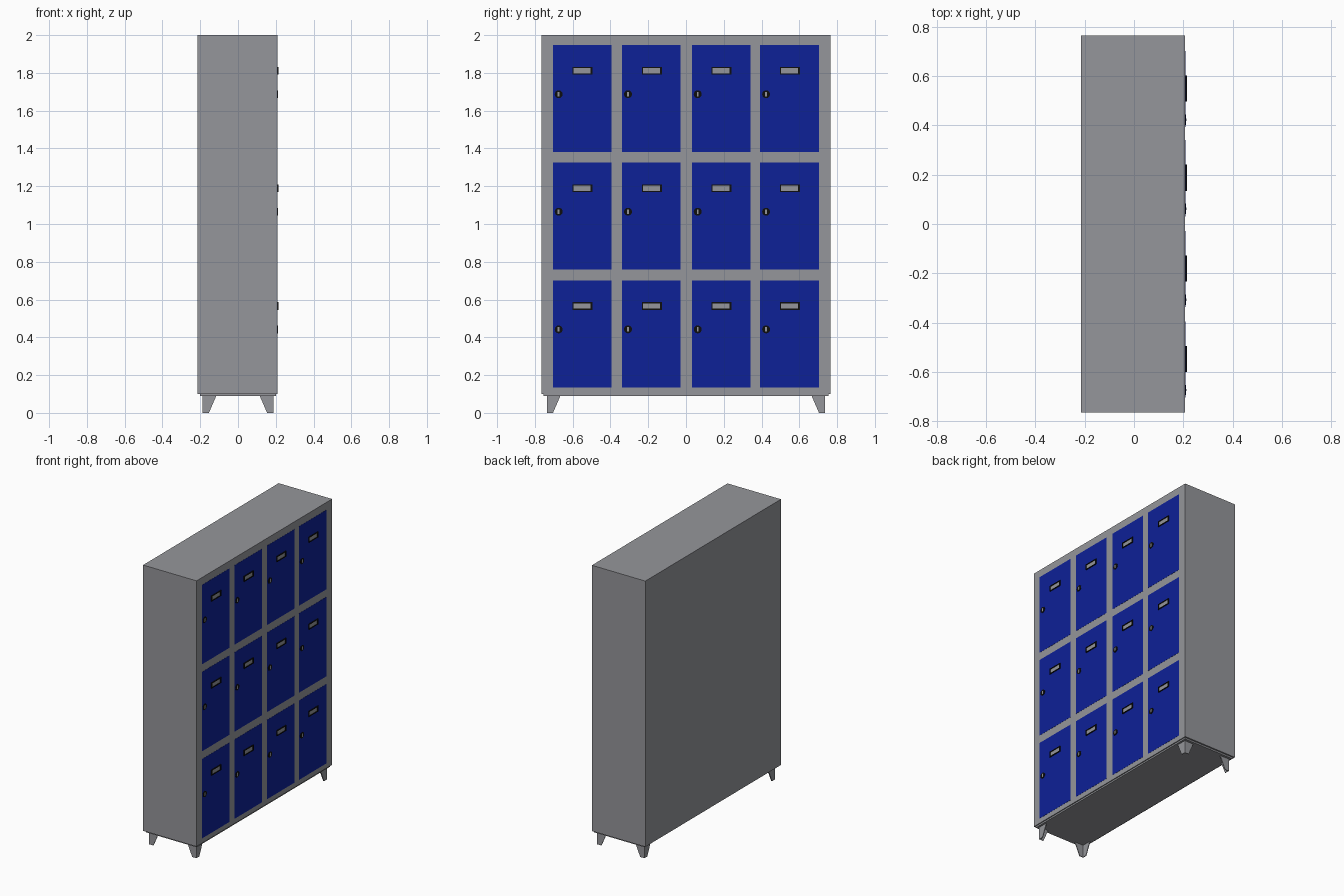
import bpy, bmesh, math
from mathutils import Vector, Matrix

if "Cube" in bpy.data.objects:
    bpy.data.objects.remove(bpy.data.objects["Cube"])


def material(name, rgb):
    m = bpy.data.materials.new(name)
    m.diffuse_color = (*rgb, 1)
    m.use_nodes = True
    m.node_tree.nodes["Principled BSDF"].inputs["Base Color"].default_value = m.diffuse_color
    return m


GREY = material("grey_steel", (0.30, 0.305, 0.325))
BLUE = material("blue_door", (0.004, 0.015, 0.31))
BLACK = material("black_plastic", (0.004, 0.004, 0.004))


def make_mesh(name, bm, *mats):
    bmesh.ops.recalc_face_normals(bm, faces=bm.faces)
    me = bpy.data.meshes.new(name)
    bm.to_mesh(me)
    bm.free()
    for m in mats:
        me.materials.append(m)
    return me


def place(name, me, loc=(0, 0, 0)):
    ob = bpy.data.objects.new(name, me)
    ob.location = loc
    bpy.context.collection.objects.link(ob)
    return ob


def box_bm(lo, hi):
    lo, hi = Vector(lo), Vector(hi)
    bm = bmesh.new()
    bmesh.ops.create_cube(bm, size=1, matrix=Matrix.Translation((lo + hi) / 2)
                          @ Matrix.Diagonal((*(hi - lo), 1)))
    return bm


def front_face(bm):
    return max(bm.faces, key=lambda f: f.calc_center_median().x)


FRONT = 0.208

# cabinet body and the slightly smaller base plate
place("cabinet_body", make_mesh("cabinet_body",
      box_bm((-0.2146, -0.766, 0.1), (FRONT, 0.766, 2)), GREY))
place("base_plate", make_mesh("base_plate",
      box_bm((-0.201, -0.755, 0.089), (0.201, 0.755, 0.1)), GREY))

# tapered angle-section legs at the four corners
def leg_mesh(sx, sy):
    t = 0.005
    bm = bmesh.new()
    rings = []
    for arm, z in ((0.033, 0), (0.072, 0.09)):
        profile = [(0, 0), (arm, 0), (arm, t), (t, t), (t, arm), (0, arm)]
        rings.append([bm.verts.new((-sx * x, -sy * y, z)) for x, y in profile])
    for i in range(6):
        j = (i + 1) % 6
        bm.faces.new((rings[0][i], rings[0][j], rings[1][j], rings[1][i]))
    bm.faces.new(rings[0])
    bm.faces.new(rings[1])
    return make_mesh("leg", bm, GREY)


for sx in (-1, 1):
    for sy in (-1, 1):
        name = ("front" if sx > 0 else "back") + ("_right" if sy > 0 else "_left") + "_leg"
        place(name, leg_mesh(sx, sy), (sx * 0.187, sy * 0.737, 0))

# door plate, origin at the middle of the top edge
W, H = 0.31, 0.567
door = make_mesh("door", box_bm((-0.004, -W / 2, -H), (0.001, W / 2, 0)), BLUE)

# recessed handle: black rim around a grey pocket
bm = box_bm((-0.002, -0.053, -0.02), (0.0066, 0.053, 0.02))
pocket = front_face(bm)
bmesh.ops.inset_region(bm, faces=[pocket], thickness=0.008)
pocket = front_face(bm) if not pocket.is_valid else pocket
pocket.material_index = 1
for v in pocket.verts:
    if v.co.y > 0:
        v.co.y -= 0.004
rim = bmesh.ops.extrude_discrete_faces(bm, faces=[pocket])["faces"][0]
rim.material_index = 1
for f in bm.faces:
    if f is not rim and f != rim:
        f.material_index = 0
bmesh.ops.translate(bm, verts=rim.verts, vec=(-0.004, 0, 0))
handle = make_mesh("handle", bm, BLACK, GREY)

# round lock with a grey key plate
bm = bmesh.new()
bmesh.ops.create_cone(bm, cap_ends=True, segments=20, radius1=0.021, radius2=0.021,
                      depth=0.005, matrix=Matrix.Translation((0.001, 0, 0))
                      @ Matrix.Rotation(math.pi / 2, 4, 'Y'))
lock = make_mesh("lock", bm, BLACK)
key_plate = make_mesh("key_plate",
                      box_bm((0.003, -0.005, -0.012), (0.0042, 0.005, 0.012)), GREY)

# three rows of four lockers
for r, top in enumerate((1.947, 1.325, 0.702)):
    for c, y in enumerate((-0.55, -0.183, 0.186, 0.548)):
        tag = f"_{r + 1}_{c + 1}"
        place("door" + tag, door, (FRONT, y, top))
        place("handle" + tag, handle, (FRONT, y + 0.002, top - 0.136))
        for name, me in (("lock", lock), ("key_plate", key_plate)):
            place(name + tag, me, (FRONT, y - W / 2 + 0.031, top - 0.26))
